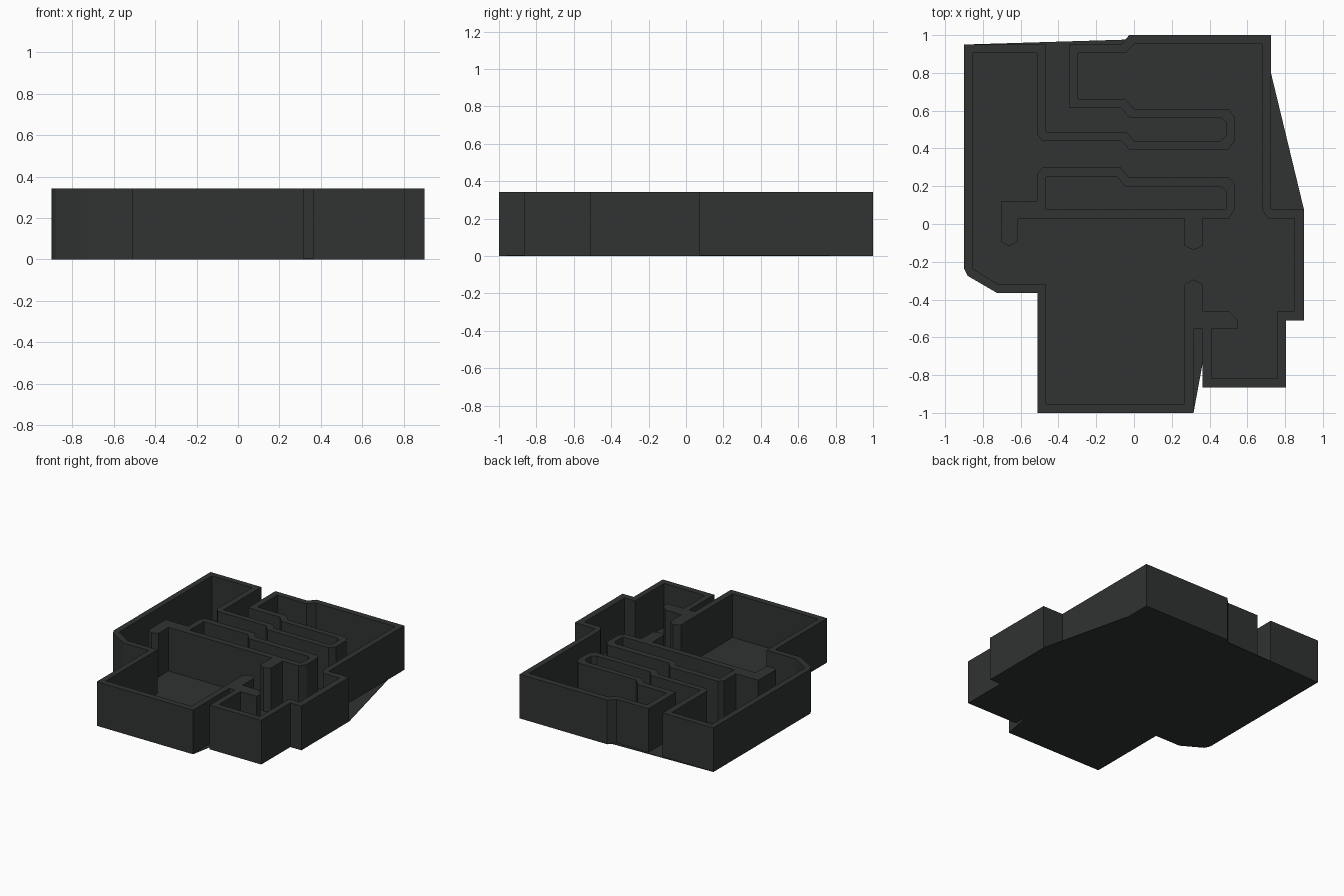
import bpy

HEIGHT = 0.342
SLAB = 0.004

# Closed outer edge of the perimeter wall, including the top and front notches
perimeter_outer = [
    (-.90, .95), (-.465, .95), (-.465, .487), (-.04, .487), (0, .44), (.455, .44),
    (.487, .465), (.487, .54), (.455, .565), (-.025, .565), (-.07, .615), (-.345, .615),
    (-.345, .95), (-.07, .95), (-.025, 1), (.725, 1), (.725, .076), (.90, .076),
    (.90, -.51), (.805, -.51), (.805, -.865), (.363, -.865), (.363, -.557),
    (.315, -.557), (.315, -1), (-.51, -1), (-.51, -.365), (-.725, -.365),
    (-.88, -.275), (-.90, -.235)]

# Closed inner edge of the same wall, as seen from the rooms
perimeter_inner = [
    (-.855, .905), (-.513, .905), (-.513, .475), (-.485, .442), (-.07, .442), (-.025, .395),
    (.50, .395), (.533, .44), (.533, .565), (.50, .61), (0, .61), (-.05, .663),
    (-.297, .663), (-.297, .905), (-.045, .905), (0, .952), (.68, .952), (.68, .075),
    (.71, .028), (.85, .028), (.85, -.46), (.76, -.46), (.76, -.817), (.41, -.817),
    (.41, -.557), (.55, -.557), (.55, -.51), (.50, -.46), (.363, -.46), (.363, -.32),
    (.315, -.293), (.267, -.32), (.267, -.952), (-.465, -.952), (-.465, -.32),
    (-.72, -.32), (-.855, -.235)]

# Middle room with its two door posts
core_outer = [
    (-.705, .123), (-.513, .123), (-.513, .265), (-.485, .298), (-.07, .298),
    (-.025, .246), (.50, .246), (.533, .215), (.533, .076), (.50, .028), (.363, .028),
    (.363, -.115), (.315, -.138), (.267, -.115), (.267, .028), (-.615, .028),
    (-.615, -.095), (-.66, -.117), (-.705, -.095)]
core_inner = [
    (-.465, .076), (-.465, .25), (-.09, .25), (-.045, .198), (.46, .198),
    (.487, .175), (.487, .076)]

# Ground outline, bridging the open notches
floor_outline = [
    (-.90, .95), (-.047, .976), (-.025, 1), (.725, 1), (.725, .80), (.90, .076),
    (.90, -.51), (.805, -.51), (.805, -.865), (.363, -.865), (.363, -.74),
    (.315, -1), (-.51, -1), (-.51, -.365), (-.725, -.365), (-.88, -.275), (-.90, -.235)]

charcoal = bpy.data.materials.new("charcoal")
charcoal.diffuse_color = (0.03, 0.033, 0.032, 1)


def extrude_plan(name, loops, height):
    """Fill nested outlines (inner ones become holes) and raise them from z = 0."""
    curve = bpy.data.curves.new(name + "_plan", 'CURVE')
    curve.dimensions = '2D'
    curve.fill_mode = 'BOTH'
    curve.extrude = height / 2
    for loop in loops:
        spline = curve.splines.new('POLY')
        spline.points.add(len(loop) - 1)
        for point, (x, y) in zip(spline.points, loop):
            point.co = (x, y, 0, 1)
        spline.use_cyclic_u = True
    obj = bpy.data.objects.new(name, curve)
    bpy.context.collection.objects.link(obj)
    obj.location.z = height / 2
    bpy.ops.object.select_all(action='DESELECT')
    obj.select_set(True)
    bpy.context.view_layer.objects.active = obj
    bpy.ops.object.convert(target='MESH')
    obj = bpy.context.object
    bpy.ops.object.shade_flat()
    obj.data.materials.clear()
    obj.data.materials.append(charcoal)
    return obj


extrude_plan("perimeter_wall", [perimeter_outer, perimeter_inner], HEIGHT)
extrude_plan("core_wall", [core_outer, core_inner], HEIGHT)
extrude_plan("floor_slab", [floor_outline], SLAB)
